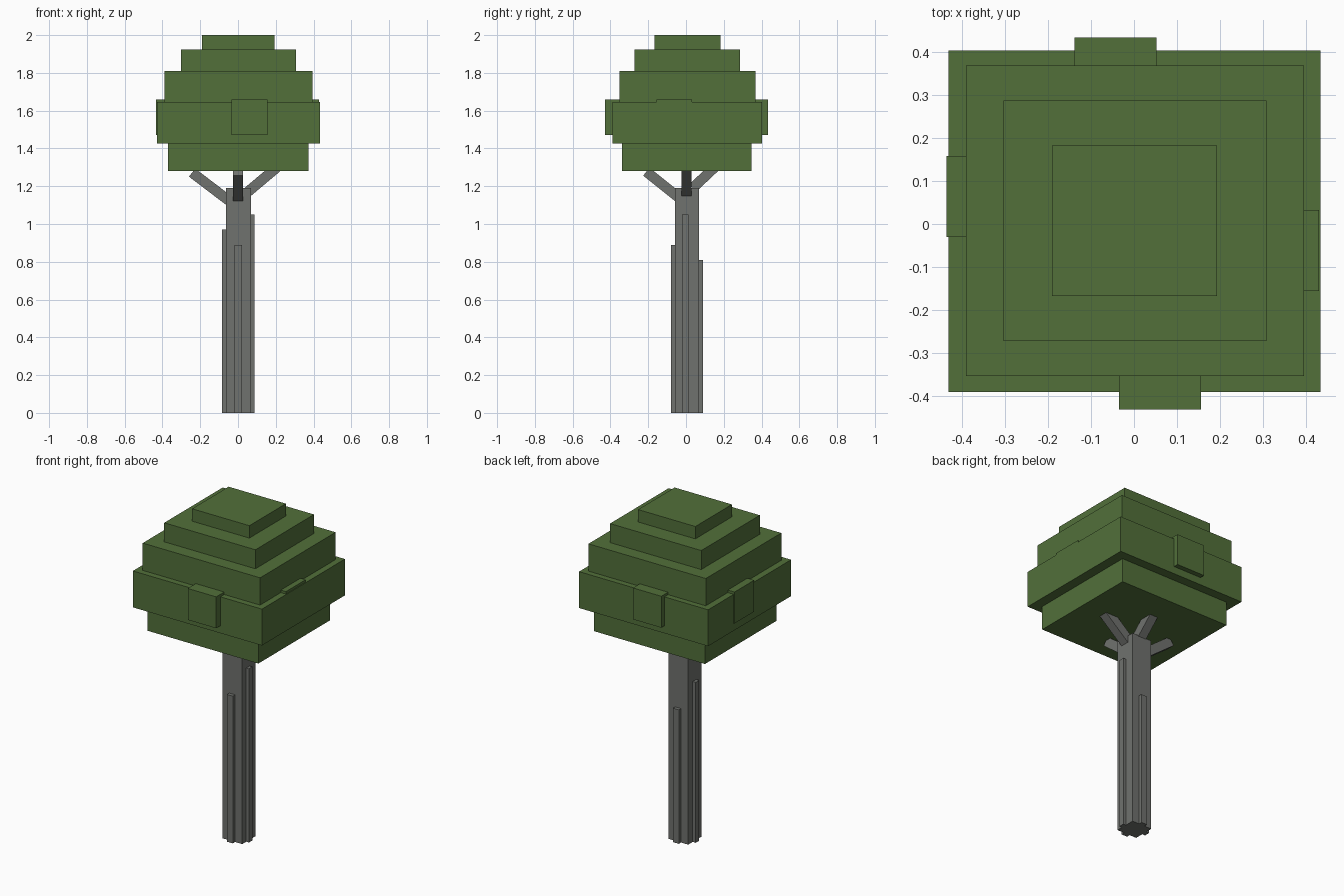
import bpy
import bmesh
from mathutils import Vector, Matrix

old = bpy.data.objects.get("Cube")
if old:
    bpy.data.objects.remove(old, do_unlink=True)


def make_material(name, rgb):
    mat = bpy.data.materials.new(name)
    mat.use_nodes = True
    mat.diffuse_color = (*rgb, 1)
    bsdf = next(n for n in mat.node_tree.nodes if n.type == "BSDF_PRINCIPLED")
    bsdf.inputs["Base Color"].default_value = (*rgb, 1)
    bsdf.inputs["Roughness"].default_value = 0.9
    return mat


leaf_green = make_material("leaf green", (0.084, 0.162, 0.042))
bark_grey = make_material("bark grey", (0.162, 0.168, 0.156))


def add_cube(name, matrix, mat):
    """Unit cube shaped by a matrix, as a flat-shaded object."""
    bm = bmesh.new()
    bmesh.ops.create_cube(bm, size=1, matrix=matrix)
    mesh = bpy.data.meshes.new(name)
    bm.to_mesh(mesh)
    bm.free()
    mesh.materials.append(mat)
    obj = bpy.data.objects.new(name, mesh)
    bpy.context.collection.objects.link(obj)
    return obj


def box(name, x, y, z, mat):
    """Axis-aligned box from (min, max) pairs."""
    lo, hi = Vector((x[0], y[0], z[0])), Vector((x[1], y[1], z[1]))
    scale = Matrix.Diagonal((*(hi - lo), 1))
    return add_cube(name, Matrix.Translation((lo + hi) / 2) @ scale, mat)


def beam(name, start, end, width, mat):
    """Square beam between two points, kept upright."""
    start, end = Vector(start), Vector(end)
    along = end - start
    rot = along.to_track_quat("Y", "Z").to_matrix().to_4x4()
    scale = Matrix.Diagonal((width, along.length, width, 1))
    return add_cube(name, Matrix.Translation((start + end) / 2) @ rot @ scale, mat)


# Stepped canopy
layers = [
    ("canopy_bottom", (-0.37, 0.373), (-0.338, 0.347), (1.28, 1.425)),
    ("canopy_wide", (-0.43, 0.433), (-0.39, 0.403), (1.425, 1.645)),
    ("canopy_upper", (-0.39, 0.395), (-0.353, 0.368), (1.645, 1.81)),
    ("canopy_high", (-0.303, 0.307), (-0.272, 0.287), (1.81, 1.925)),
    ("canopy_top", (-0.19, 0.193), (-0.167, 0.182), (1.925, 2.0)),
]
for name, x, y, z in layers:
    box(name, x, y, z, leaf_green)

# Leaf clumps on the four sides of the widest layer
clumps = [
    ("leaf_clump_front", (-0.035, 0.155), (-0.43, -0.33)),
    ("leaf_clump_back", (-0.138, 0.052), (0.34, 0.433)),
    ("leaf_clump_right", (-0.435, -0.35), (-0.03, 0.158)),
    ("leaf_clump_left", (0.35, 0.429), (-0.155, 0.033)),
]
for name, x, y in clumps:
    box(name, x, y, (1.47, 1.66), leaf_green)

# Trunk with a raised bark rib on each side
box("trunk", (-0.064, 0.069), (-0.058, 0.07), (0, 1.19), bark_grey)
ribs = [
    ("bark_rib_front", (-0.018, 0.021), (-0.08, 0), 0.89),
    ("bark_rib_back", (-0.016, 0.023), (0, 0.091), 0.81),
    ("bark_rib_right", (-0.084, 0), (-0.006, 0.027), 0.97),
    ("bark_rib_left", (0, 0.087), (-0.02, 0.013), 1.05),
]
for name, x, y, top in ribs:
    box(name, x, y, (0, top), bark_grey)

# Slanted branches reaching into the canopy
branches = [
    ("branch_front", (0, -0.03, 1.133), (0, -0.21, 1.277)),
    ("branch_back", (0, 0.035, 1.19), (0, 0.2, 1.346)),
    ("branch_right", (-0.03, 0.003, 1.11), (-0.243, 0.003, 1.272)),
    ("branch_left", (0.035, 0.003, 1.156), (0.28, 0.003, 1.362)),
]
for name, start, end in branches:
    beam(name, start, end, 0.054, bark_grey)
